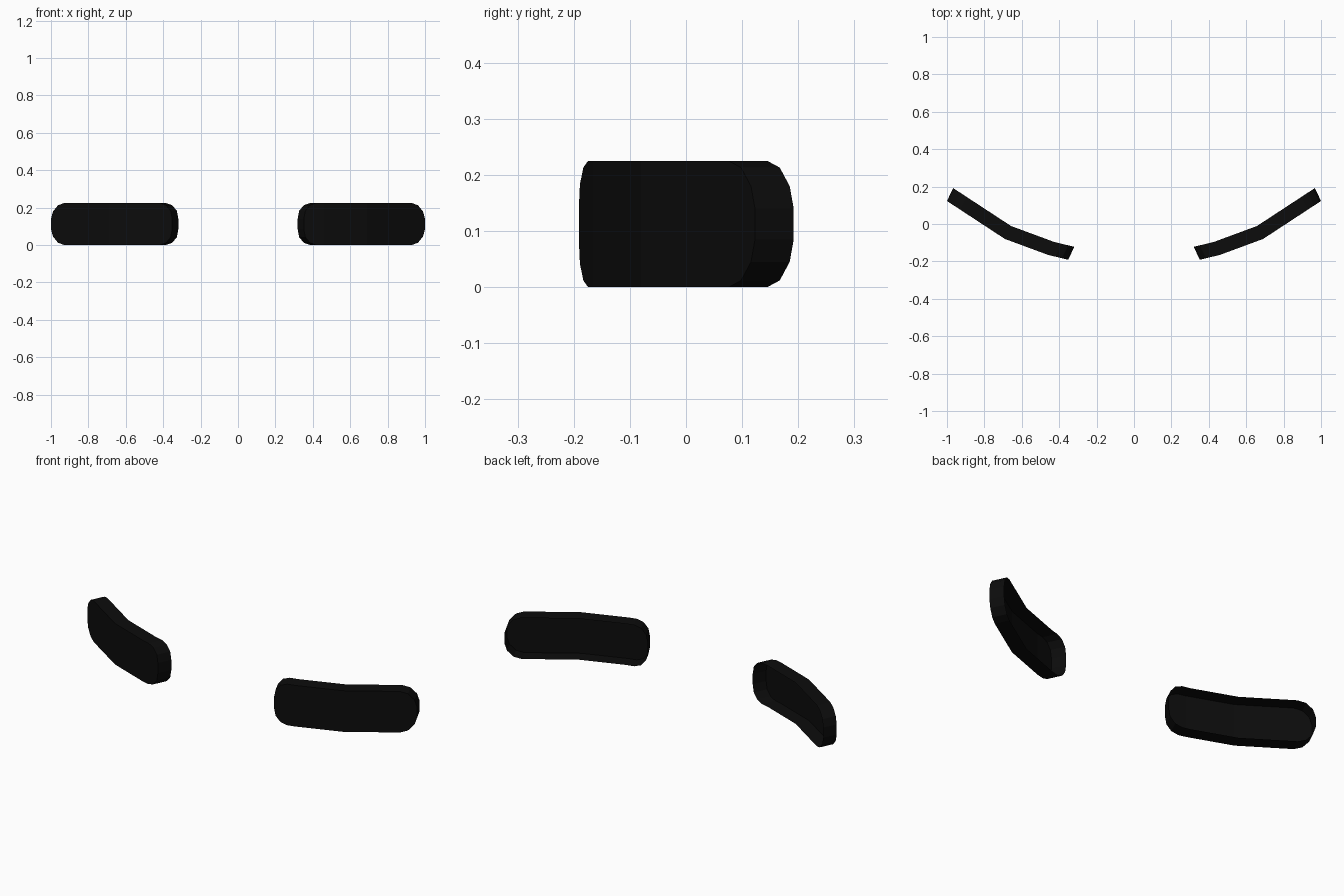
import bpy, bmesh

if "Cube" in bpy.data.objects:
    bpy.data.objects.remove(bpy.data.objects["Cube"])

black = bpy.data.materials.new("near black")
black.diffuse_color = (0.0036, 0.0036, 0.0036, 1)
black.use_nodes = True
black.node_tree.nodes["Principled BSDF"].inputs["Base Color"].default_value = black.diffuse_color

HEIGHT = 0.225
DEPTH = (-0.033, 0.069, 0)          # rim sweeps backwards along this offset
PATH = [(0.352, -0.191), (0.46, -0.165), (0.69, -0.08), (1.0, 0.123)]
# column x position and how far it is inset from top and bottom
COLUMNS = [(0.352, 0.085), (0.36, 0.042), (0.385, 0.012), (0.42, 0), (0.46, 0),
           (0.69, 0), (0.928, 0), (0.962, 0.012), (0.989, 0.045), (1.0, 0.085)]


def path_y(x):
    for (x0, y0), (x1, y1) in zip(PATH, PATH[1:]):
        if x <= x1:
            return y0 + (y1 - y0) * (x - x0) / (x1 - x0)
    return PATH[-1][1]


def curved_pad(name, side):
    bm = bmesh.new()
    # bent front panel with rounded ends
    cols = [(bm.verts.new((x, path_y(x), i)), bm.verts.new((x, path_y(x), HEIGHT - i)))
            for x, i in COLUMNS]
    for (a, b), (c, d) in zip(cols, cols[1:]):
        bm.faces.new((a, c, d, b))
    # rim around the panel, open at the back
    rim = [e for e in bm.edges if e.is_boundary]
    ext = bmesh.ops.extrude_edge_only(bm, edges=rim)
    new = [g for g in ext["geom"] if isinstance(g, bmesh.types.BMVert)]
    bmesh.ops.translate(bm, verts=new, vec=DEPTH)
    for v in bm.verts:
        v.co.x *= side
    bmesh.ops.recalc_face_normals(bm, faces=bm.faces)
    bm.faces.ensure_lookup_table()
    if bm.faces[4].normal.y > 0:      # front panel must face forward
        bmesh.ops.reverse_faces(bm, faces=bm.faces)
    me = bpy.data.meshes.new(name)
    bm.to_mesh(me)
    bm.free()
    me.materials.append(black)
    ob = bpy.data.objects.new(name, me)
    bpy.context.collection.objects.link(ob)


curved_pad("right_pad", 1)
curved_pad("left_pad", -1)
